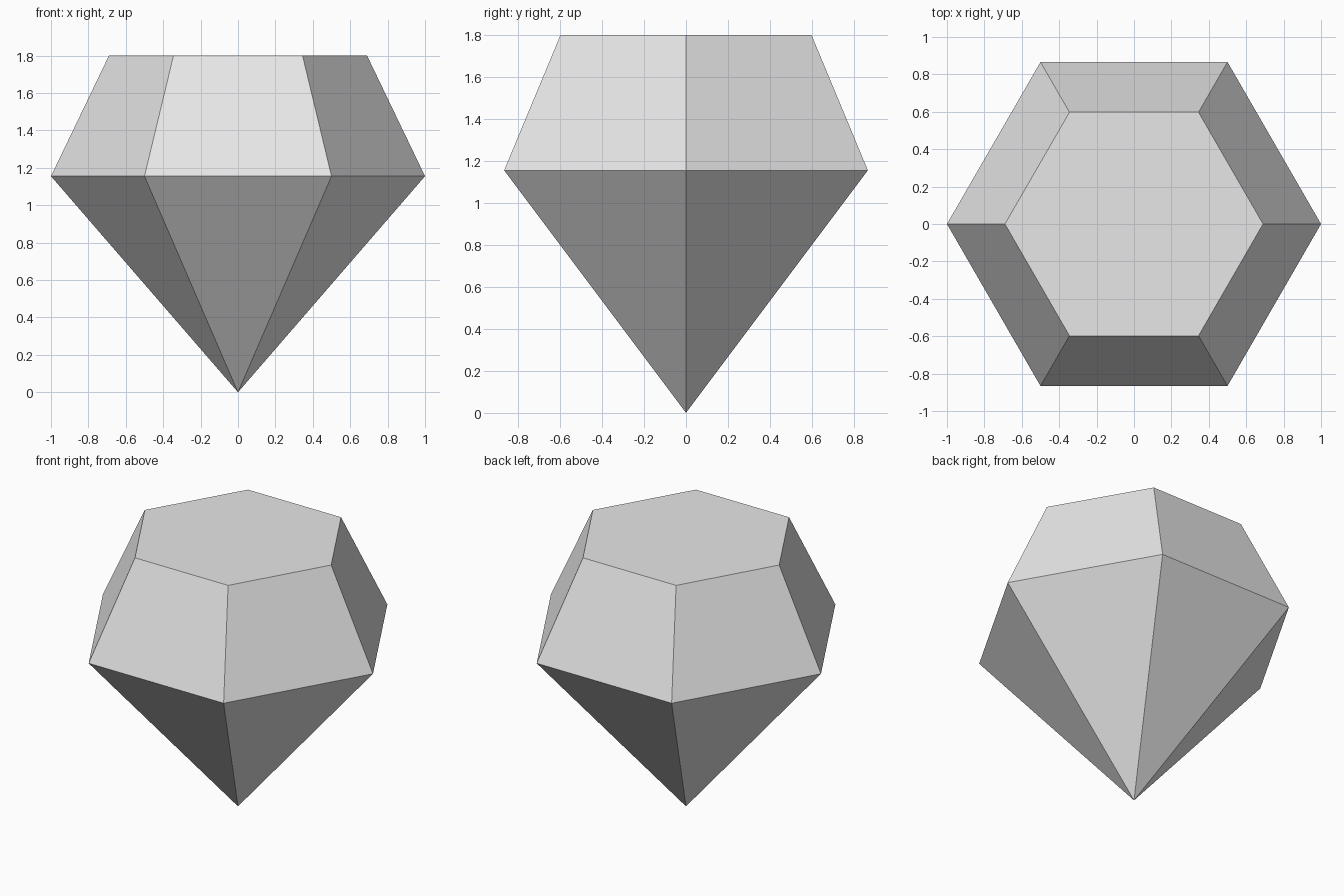
import bpy
import bmesh
from math import cos, sin, tau

SIDES = 6
GIRDLE_RADIUS, GIRDLE_Z = 1.0, 1.155
TABLE_RADIUS, TABLE_Z = 0.69, 1.8

cube = bpy.data.objects.get("Cube")
if cube:
    bpy.data.objects.remove(cube, do_unlink=True)

# Single pale grey material
grey = bpy.data.materials.new("pale_grey")
grey.use_nodes = True
colour = (0.8, 0.8, 0.8, 1.0)
grey.diffuse_color = colour
grey.node_tree.nodes["Principled BSDF"].inputs["Base Color"].default_value = colour


def ring(bm, radius, z):
    """Regular polygon of vertices with a corner on +x."""
    angles = [tau * i / SIDES for i in range(SIDES)]
    return [bm.verts.new((radius * cos(a), radius * sin(a), z)) for a in angles]


bm = bmesh.new()
tip = bm.verts.new((0, 0, 0))
girdle = ring(bm, GIRDLE_RADIUS, GIRDLE_Z)
table = ring(bm, TABLE_RADIUS, TABLE_Z)

# Pointed lower facets and sloping crown facets
for i in range(SIDES):
    j = (i + 1) % SIDES
    bm.faces.new((tip, girdle[j], girdle[i]))
    bm.faces.new((girdle[i], girdle[j], table[j], table[i]))

# Flat top
bm.faces.new(table)
bmesh.ops.recalc_face_normals(bm, faces=bm.faces)

mesh = bpy.data.meshes.new("cut_gem")
bm.to_mesh(mesh)
bm.free()
mesh.materials.append(grey)
gem = bpy.data.objects.new("cut_gem", mesh)
bpy.context.collection.objects.link(gem)
